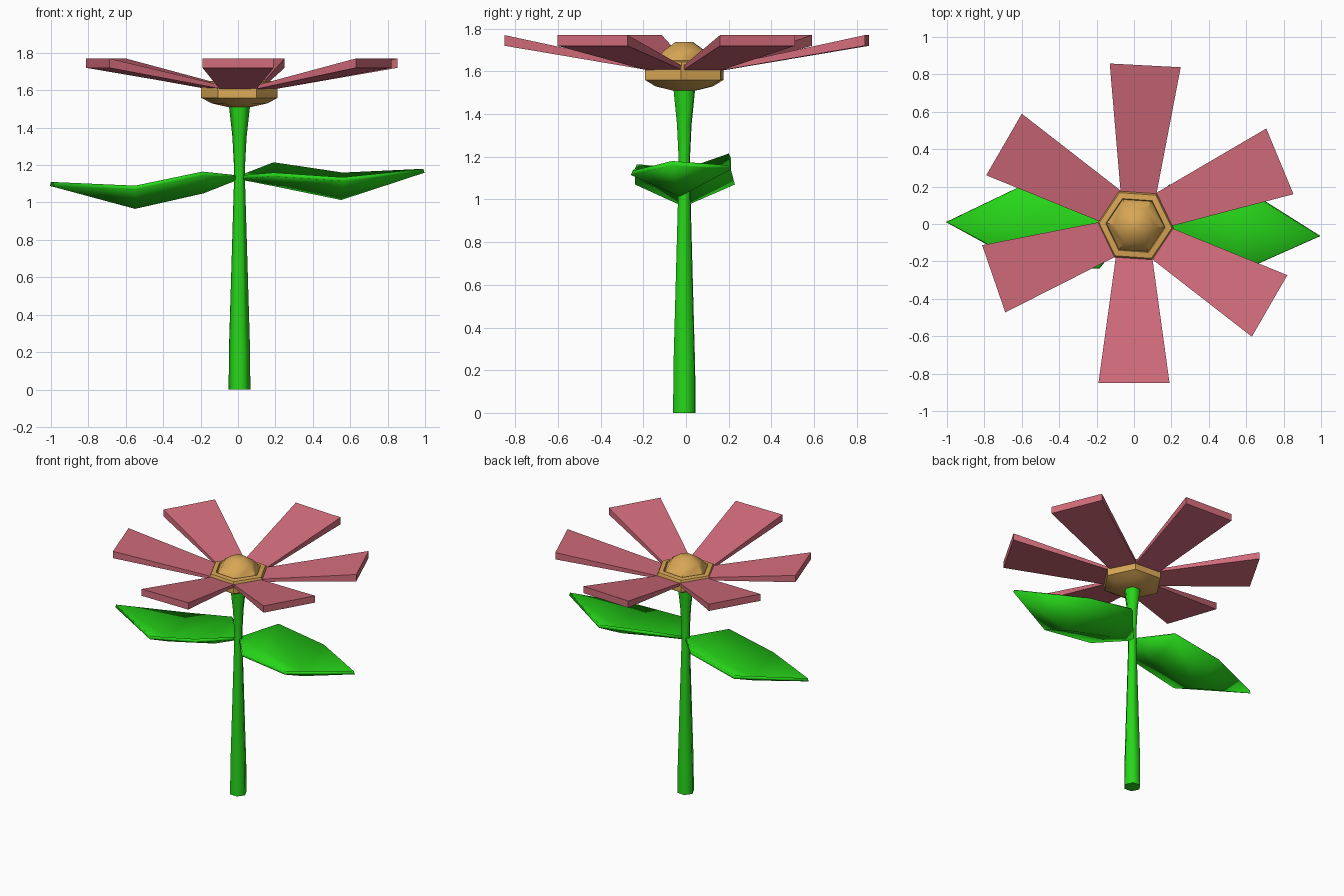
import bpy, bmesh, math
from mathutils import Vector

if "Cube" in bpy.data.objects:
    bpy.data.objects.remove(bpy.data.objects["Cube"])


def material(name, rgb):
    m = bpy.data.materials.new(name)
    m.diffuse_color = (*rgb, 1)
    m.use_nodes = True
    m.node_tree.nodes["Principled BSDF"].inputs["Base Color"].default_value = m.diffuse_color
    return m


GREEN = material("green", (0.02, 0.68, 0.01))
PINK = material("pink", (0.65, 0.15, 0.20))
TAN = material("tan", (0.68, 0.38, 0.09))


def make(name, verts, faces, mat, angle):
    me = bpy.data.meshes.new(name)
    me.from_pydata(verts, [], faces)
    bm = bmesh.new()
    bm.from_mesh(me)
    bmesh.ops.recalc_face_normals(bm, faces=bm.faces[:])
    bm.to_mesh(me)
    bm.free()
    me.materials.append(mat)
    ob = bpy.data.objects.new(name, me)
    bpy.context.collection.objects.link(ob)
    bpy.ops.object.select_all(action='DESELECT')
    bpy.context.view_layer.objects.active = ob
    ob.select_set(True)
    bpy.ops.object.shade_smooth_by_angle(angle=math.radians(angle))
    return ob


def hex_lathe(name, profile, mat, angle):
    # six-sided turned shape from (radius, height) pairs
    n, verts, faces = 6, [], []
    for r, z in profile:
        for i in range(n):
            a = math.radians(60 * i - 4)
            verts.append((0.008 + r * math.cos(a), -0.008 + r * math.sin(a), z))
    for k in range(len(profile) - 1):
        for i in range(n):
            j = (i + 1) % n
            faces.append((k*n + i, k*n + j, k*n + n + j, k*n + n + i))
    faces += [tuple(range(n)), tuple(range(len(verts) - n, len(verts)))]
    return make(name, verts, faces, mat, angle)


# stem
hex_lathe("stem", [(0.058, 0), (0.057, 0.2), (0.03, 1.1), (0.03, 1.2),
                   (0.038, 1.35), (0.058, 1.53)], GREEN, 65)

# flower centre: cup, rim and dome
hex_lathe("flower_centre", [(0.06, 1.51), (0.15, 1.53), (0.205, 1.56), (0.205, 1.625),
                            (0.195, 1.645), (0.16, 1.65), (0.155, 1.635),
                            (0.11, 1.695), (0.045, 1.738)], TAN, 40)

# petals: outer-edge midpoint and heading of each
PETALS = [(0.78, 0.335, 22.5), (0.06, 0.848, 87), (-0.695, 0.425, 150),
          (-0.75, -0.293, 199), (0.0, -0.85, 270), (0.725, -0.438, -30)]
for i, (x, y, deg) in enumerate(PETALS):
    a = math.radians(deg)
    out = Vector((math.cos(a), math.sin(a), 0))
    side = Vector((-out.y, out.x, 0))
    tip = Vector((x, y, 0))
    root = tip - out * 0.69
    verts = []
    for p, w, lo, hi in ((root, 0.095, 1.603, 1.622), (tip, 0.19, 1.72, 1.77)):
        for s, z in ((-w, lo), (w, lo), (w, hi), (-w, hi)):
            verts.append(p + side * s + Vector((0, 0, z)))
    make(f"petal_{i + 1}", verts,
         [(0, 1, 2, 3), (4, 5, 6, 7), (0, 1, 5, 4), (1, 2, 6, 5),
          (2, 3, 7, 6), (3, 0, 4, 7)], PINK, 30)


def leaf(name, base, near, far, tip):
    # folded blade: each station is back edge, midrib, front edge
    verts = [base, *near, *far, tip]
    faces = [(0, 2, 1), (0, 3, 2), (1, 2, 5, 4), (2, 3, 6, 5), (4, 5, 7), (5, 6, 7)]
    ob = make(name, verts, faces, GREEN, 50)
    if ob.data.polygons[2].normal.z < 0:
        ob.data.flip_normals()
    sol = ob.modifiers.new("thickness", 'SOLIDIFY')
    sol.thickness = 0.022
    sol.offset = -1


# leaves
leaf("leaf_right", (0.01, 0, 1.145),
     [(0.19, 0.2, 1.215), (0.19, -0.01, 1.11), (0.19, -0.22, 1.16)],
     [(0.56, 0.2, 1.16), (0.55, -0.03, 1.035), (0.56, -0.25, 1.135)],
     (0.99, -0.065, 1.18))
leaf("leaf_left", (0.0, 0, 1.145),
     [(-0.19, 0.2, 1.165), (-0.19, -0.01, 1.07), (-0.19, -0.23, 1.165)],
     [(-0.55, 0.22, 1.09), (-0.55, -0.01, 0.988), (-0.55, -0.23, 1.09)],
     (-1.0, 0.01, 1.11))
